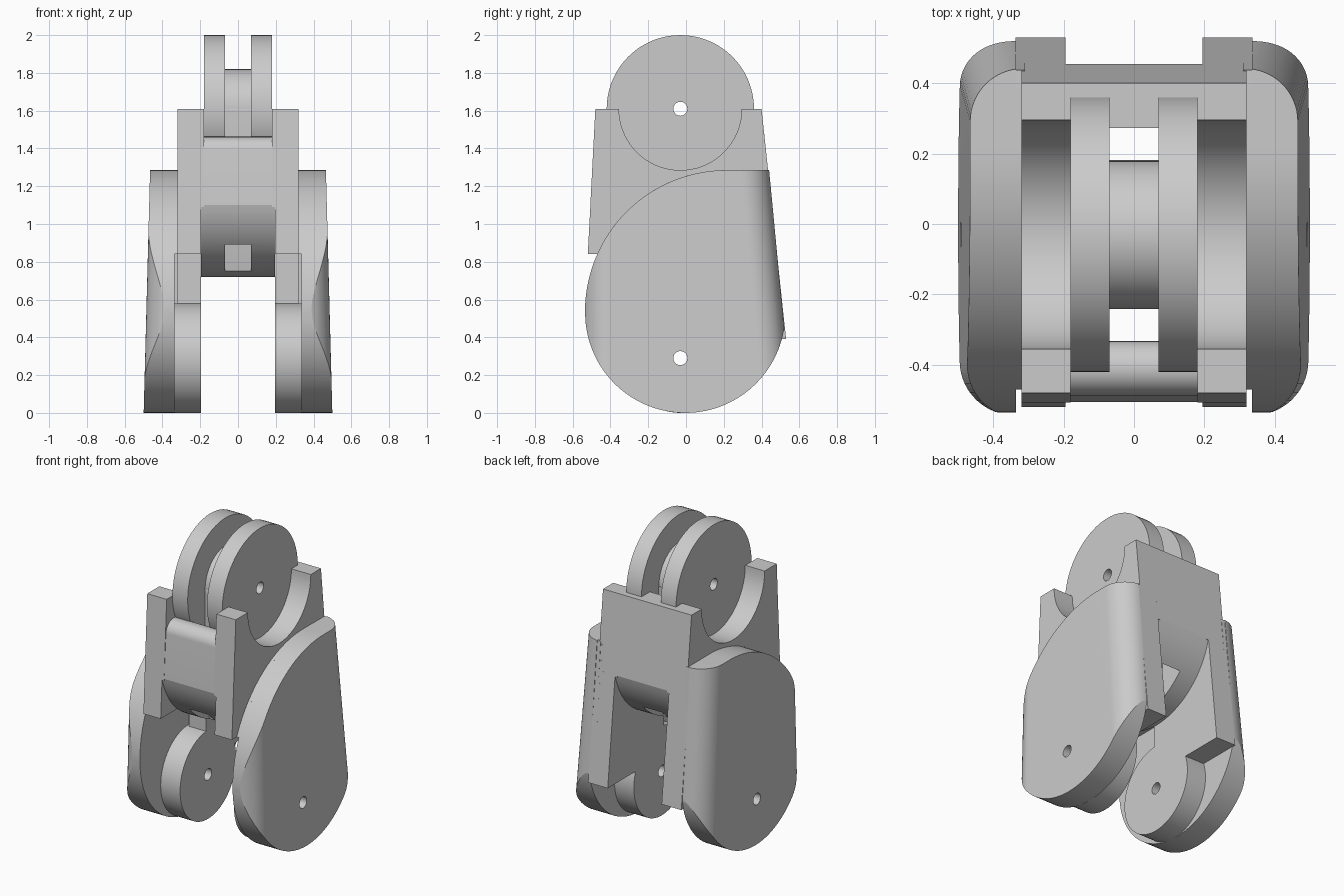
import bpy, bmesh
from math import sin, cos, radians

cube = bpy.data.objects.get("Cube")
if cube:
    bpy.data.objects.remove(cube, do_unlink=True)

grey = bpy.data.materials.new("plain grey")
grey.use_nodes = True
grey.diffuse_color = (0.6, 0.6, 0.6, 1)
grey.node_tree.nodes["Principled BSDF"].inputs["Base Color"].default_value = (0.6, 0.6, 0.6, 1)

PIVOT_Y, TOP_Z, LOW_Z = -0.03, 1.61, 0.29


def arc(cy, cz, r, a0, a1, n=32):
    angles = [radians(a0 + (a1 - a0) * i / n) for i in range(n + 1)]
    return [(cy + r * cos(a), cz + r * sin(a)) for a in angles]


def disc(cz, r):
    return arc(PIVOT_Y, cz, r, 0, 360, 72)[:-1]


def loft(name, ring_a, ring_b):
    """Solid between two rings of equal length."""
    bm = bmesh.new()
    a = [bm.verts.new(p) for p in ring_a]
    b = [bm.verts.new(p) for p in ring_b]
    bm.faces.new(a)
    bm.faces.new(b[::-1])
    for i in range(len(a)):
        j = (i + 1) % len(a)
        bm.faces.new((a[i], b[i], b[j], a[j]))
    bmesh.ops.recalc_face_normals(bm, faces=bm.faces)
    mesh = bpy.data.meshes.new(name)
    bm.to_mesh(mesh)
    bm.free()
    mesh.materials.append(grey)
    obj = bpy.data.objects.new(name, mesh)
    bpy.context.collection.objects.link(obj)
    return obj


def prism(name, profile, x0, x1):
    """Side profile (y, z) extruded along x."""
    return loft(name, [(x0, y, z) for y, z in profile], [(x1, y, z) for y, z in profile])


def boolean(obj, cutter, operation="DIFFERENCE"):
    mod = obj.modifiers.new("cut", "BOOLEAN")
    mod.operation, mod.object, mod.solver = operation, cutter, "EXACT"
    bpy.ops.object.select_all(action="DESELECT")
    bpy.context.view_layer.objects.active = obj
    obj.select_set(True)
    bpy.ops.object.modifier_apply(modifier=mod.name)


def plan(side, xo, yb, z, r=0.15, yf=-0.545):
    """Plan ring of a side plate with rounded outer corners."""
    ring = [(0.2, yf)] + arc(xo - r, yf + r, r, -90, 0, 16)
    ring += arc(xo - r, yb - r, r, 0, 90, 16) + [(0.2, yb)]
    return [(side * x, y, z) for x, y in ring]


# Cutters: pin holes, disc seats and the two flared cable channels
pins = [prism("pin_cutter", disc(z, 0.037), -0.8, 0.8) for z in (TOP_Z, LOW_Z)]
seats = [prism("seat_cutter", disc(TOP_Z, 0.325), s * 0.18, s * 0.5) for s in (1, -1)]
channels = []
for s in (1, -1):
    outline = [(0.212, 1.9), (0.303, 1.9), (0.303, 1.1), (0.37, 0.89),
               (0.37, 0.5), (0.165, 0.5), (0.165, 0.75), (0.212, 1.0)]
    channels.append(prism("channel_cutter", [(PIVOT_Y + s * y, z) for y, z in outline], -0.07, 0.07))
cutters = pins + seats + channels

# Central block with rounded front lip, back wall and rounded underside
centre = (arc(-0.41, 1.385, 0.077, 176, 0, 24) + [(-0.24, 1.61), (0.40, 1.61)]
          + arc(-0.026, 1.213, 0.493, -13.2, -166.8, 40))
centre_block = prism("centre_block", centre, -0.195, 0.195)
for c in seats + channels:
    boolean(centre_block, c)
parts = [centre_block, prism("pulley_core", disc(TOP_Z, 0.21), -0.07, 0.07)]

# Side profiles
shoulder = [(-0.48, 1.61), (-0.507, 1.09), (0.455, 1.09), (0.40, 1.61)]
leg = [(-0.506, 1.1), (-0.52, 0.84), (-0.05, 0.84), (-0.05, 0.3),
       (0.24, 0.39), (0.53, 0.39), (0.454, 1.1)]
rear_strip = [(0.2, 0.39), (0.53, 0.39), (0.436, 1.27), (0.2, 1.27)]
root = [(-0.47, 0.84)] + arc(0.215, 0.535, 0.75, 155, 90) + [(0.437, 1.284), (0.48, 0.84)]
plate_side = (arc(0.215, 0.535, 0.75, 180, 90, 40) + [(0.6, 1.285)]
              + arc(-0.004, 0.53, 0.53, 0, -179, 64))

for s, side in ((1, "left"), (-1, "right")):
    # Upper knuckle and its shoulder
    parts.append(prism(side + "_upper_disc", disc(TOP_Z, 0.39), s * 0.07, s * 0.18))
    block = prism(side + "_shoulder", shoulder, s * 0.18, s * 0.32)
    for c in seats:
        boolean(block, c)
    parts.append(block)
    # Lower fork
    parts.append(prism(side + "_leg", leg, s * 0.195, s * 0.32))
    parts.append(prism(side + "_rear_strip", rear_strip, s * 0.30, s * 0.337))
    parts.append(prism(side + "_plate_root", root, s * 0.31, s * 0.34))
    parts.append(prism(side + "_lower_disc", disc(LOW_Z, 0.29), s * 0.195, s * 0.337))
    # Outer plate: tapered rounded plan trimmed by the side outline
    plate = loft(side + "_outer_plate", plan(s, 0.5, 0.563, -0.02), plan(s, 0.465, 0.44, 1.3))
    trim = prism("plate_trim", plate_side, s * 0.335, s * 0.6)
    boolean(plate, trim, "INTERSECT")
    cutters.append(trim)
    parts.append(plate)

# Pin holes and shading
for obj in parts:
    for pin in pins:
        boolean(obj, pin)
    bpy.ops.object.shade_smooth_by_angle(angle=radians(14))

for c in cutters:
    bpy.data.objects.remove(c, do_unlink=True)
